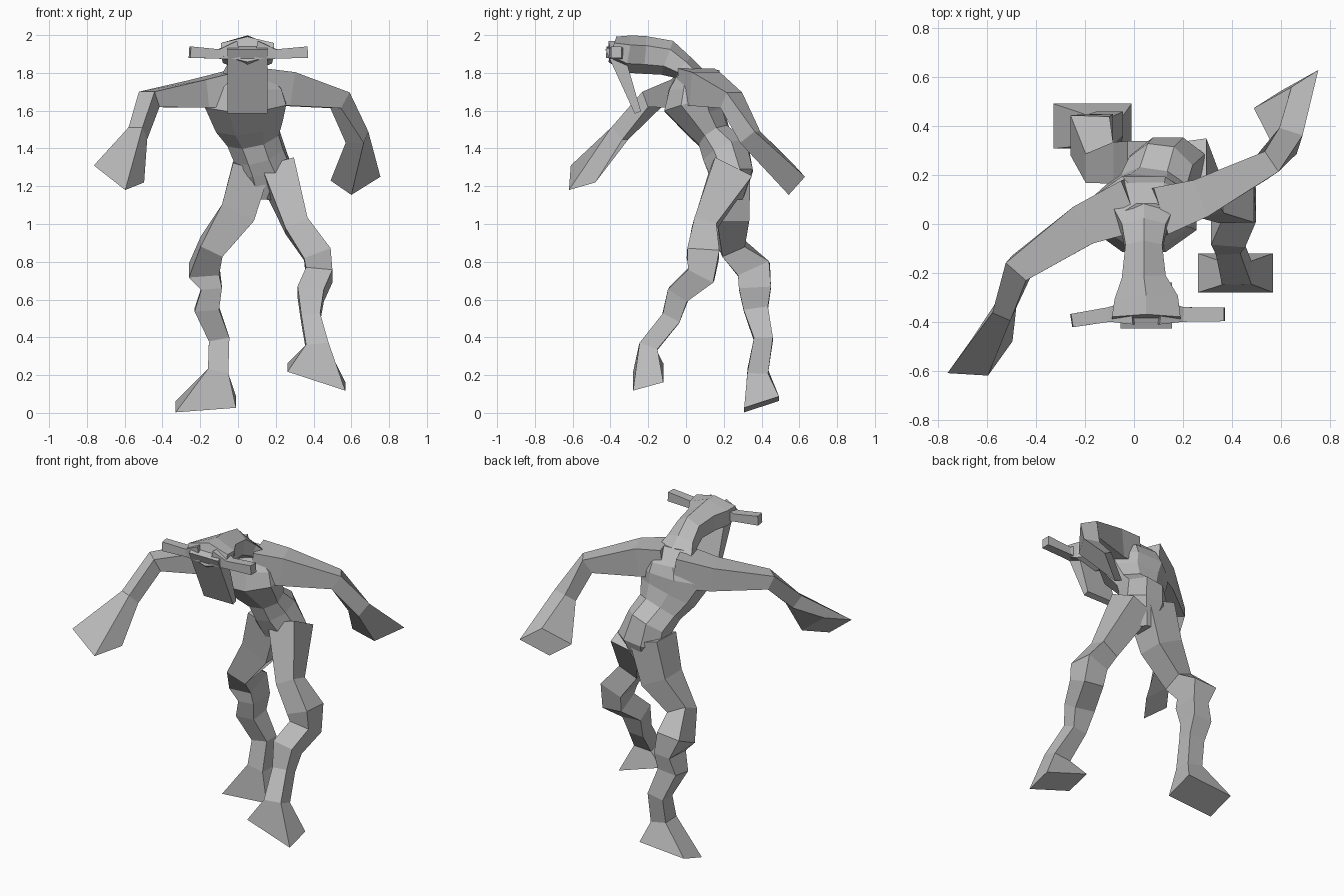
import bpy, bmesh, math
from mathutils import Vector

cube = bpy.data.objects.get("Cube")
if cube:
    bpy.data.objects.remove(cube, do_unlink=True)

grey = bpy.data.materials.new("plain grey")
grey.use_nodes = True
colour = (0.5, 0.5, 0.5, 1)
grey.diffuse_color = colour
grey.node_tree.nodes["Principled BSDF"].inputs["Base Color"].default_value = colour


def loft(name, sections, side, sides=4, start=45, end=None):
    """Skin rings (x, y, z, width, depth) laid square to the path.
    side is the width direction; end is an explicit (u, v) for the last ring."""
    angles = [math.radians(start + 360 * i / sides) for i in range(sides)]
    cmax = max(abs(math.cos(a)) for a in angles)
    smax = max(abs(math.sin(a)) for a in angles)
    centres = [Vector(s[:3]) for s in sections]
    last = len(sections) - 1
    bm = bmesh.new()
    rings = []
    for i, c in enumerate(centres):
        before = (c - centres[i - 1]).normalized() if i else Vector()
        after = (centres[i + 1] - c).normalized() if i < last else Vector()
        t = (before + after).normalized()
        if end and i == last:
            u, v = Vector(end[0]), Vector(end[1])
        else:
            u = Vector(side)
            u = (u - t * u.dot(t)).normalized()
            v = t.cross(u) * sections[i][4] / 2
            u = u * sections[i][3] / 2
        rings.append([bm.verts.new(c + u * math.cos(a) / cmax + v * math.sin(a) / smax)
                      for a in angles])
    for a, b in zip(rings, rings[1:]):
        for i in range(sides):
            j = (i + 1) % sides
            bm.faces.new((a[i], a[j], b[j], b[i]))
    bm.faces.new(rings[0])
    bm.faces.new(rings[-1])
    bmesh.ops.recalc_face_normals(bm, faces=bm.faces)
    mesh = bpy.data.meshes.new(name)
    bm.to_mesh(mesh)
    bm.free()
    mesh.materials.append(grey)
    obj = bpy.data.objects.new(name, mesh)
    bpy.context.collection.objects.link(obj)
    return obj


X, Z = (1, 0, 0), (0, 0, 1)

# Body: pelvis, narrow waist, broad chest
loft("torso", [
    (.13, .24, 1.13, .1, .12), (.14, .24, 1.27, .3, .23), (.11, .21, 1.38, .27, .25),
    (.08, .15, 1.46, .28, .18), (.06, .1, 1.54, .36, .23), (.04, .04, 1.64, .43, .32),
    (.05, .04, 1.73, .36, .26), (.05, .02, 1.81, .2, .13)], X, 8, 22.5)

# Neck and head with a ridge along the top, flaring towards the horns
loft("head", [
    (.04, .07, 1.74, .28, .14), (.04, -.02, 1.83, .18, .14), (.04, -.1, 1.88, .15, .19),
    (.04, -.22, 1.895, .18, .2), (.05, -.31, 1.9, .26, .2), (.05, -.39, 1.925, .28, .14)],
    X, 6, 90)
loft("face_plate", [(.05, -.385, 1.94, .21, .09), (.05, -.255, 1.59, .21, .035)], X)

# Horns: a flat bar out to each side
for name, s, tip, y in (("left_horn", 1, .37, -.37), ("right_horn", -1, -.255, -.395)):
    loft(name, [(.05 + s * .05, -.36, 1.92, .1, .1), (.05 + s * .15, -.37, 1.9, .05, .06),
                (tip, y, 1.91, .06, .055)], Z)

# Arms, each ending in a flared four-sided hand
loft("right_arm", [
    (.0, .08, 1.72, .19, .22), (-.2, .0, 1.69, .15, .17), (-.47, -.18, 1.66, .09, .11),
    (-.53, -.35, 1.48, .09, .08), (-.63, -.545, 1.265, 0, 0)], Z,
    end=((-.05, -.07, -.02), (-.083, .005, .065)))
loft("left_arm", [
    (.1, .05, 1.735, .18, .2), (.26, .1, 1.715, .18, .16), (.54, .24, 1.655, .1, .1),
    (.63, .34, 1.46, .1, .1), (.622, .552, 1.24, 0, 0)], Z,
    end=((.077, .043, .048), (.055, .035, -.038)))

# Legs with knobbly lower halves and wedge feet
loft("right_leg", [
    (.07, .24, 1.3, .2, .2), (.0, .25, 1.06, .19, .17), (-.14, .24, .88, .13, .13),
    (-.18, .36, .76, .16, .18), (-.14, .365, .66, .11, .17), (-.165, .37, .55, .13, .13),
    (-.1, .41, .39, .11, .1), (-.105, .38, .22, .11, .11), (-.17, .4, .045, 0, 0)], X,
    end=((.16, 0, .012), (0, -.092, -.03)))
loft("left_leg", [
    (.21, .24, 1.28, .18, .22), (.31, .095, .99, .13, .12), (.42, .09, .84, .15, .17),
    (.43, .08, .73, .14, .15), (.385, -.04, .63, .14, .12), (.385, -.08, .5, .1, .1),
    (.42, -.2, .35, .12, .1), (.415, -.2, .19, 0, 0)], X,
    end=((.153, 0, -.05), (0, -.08, -.022)))
